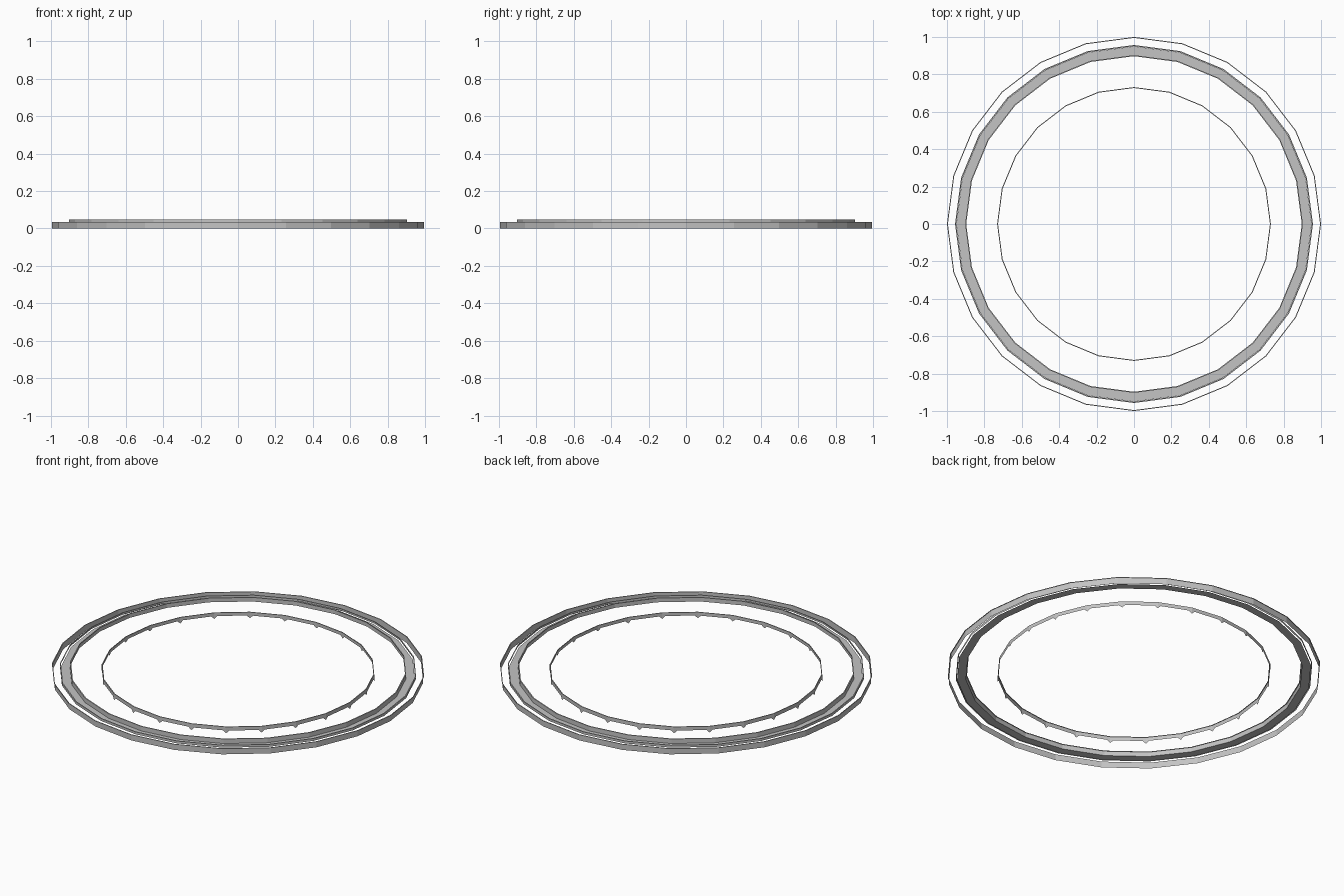
import bpy, bmesh, math
from mathutils import Vector

cube = bpy.data.objects.get("Cube")
if cube:
    bpy.data.objects.remove(cube, do_unlink=True)

SIDES = 24

grey = bpy.data.materials.new("light_grey")
grey.use_nodes = True
grey.diffuse_color = (0.55, 0.55, 0.55, 1)
grey.node_tree.nodes["Principled BSDF"].inputs["Base Color"].default_value = grey.diffuse_color


def rim_point(radius, z, step):
    angle = 2 * math.pi * step / SIDES
    return Vector((radius * math.cos(angle), radius * math.sin(angle), z))


def make_ring(name, profile, tooth=None):
    """Sweep an open (radius, z) profile; tooth = (share of side, tip z) adds corner points."""
    bm = bmesh.new()
    loops = [[bm.verts.new(rim_point(r, z, i)) for i in range(SIDES)] for r, z in profile]
    for low, high in zip(loops, loops[1:]):
        for i in range(SIDES):
            j = (i + 1) % SIDES
            bm.faces.new((low[i], low[j], high[j], high[i]))
    if tooth:
        share, tip_z = tooth
        radius, base_z = profile[0]
        for i in range(SIDES):
            corner = rim_point(radius, base_z, i)
            before = corner.lerp(rim_point(radius, base_z, i - 1), share)
            after = corner.lerp(rim_point(radius, base_z, i + 1), share)
            tip = rim_point(radius, tip_z, i)
            c, b, a, t = [bm.verts.new(p) for p in (corner, before, after, tip)]
            bm.faces.new((b, t, c))
            bm.faces.new((c, t, a))
    mesh = bpy.data.meshes.new(name)
    bm.to_mesh(mesh)
    bm.free()
    mesh.materials.append(grey)
    ring = bpy.data.objects.new(name, mesh)
    bpy.context.collection.objects.link(ring)
    return ring


# Outer band with a narrow lip along its top
make_ring("outer_band", [(0.995, 0), (0.995, 0.036), (1.0, 0.036)])

# Narrow lipped band just outside the flat ring
make_ring("middle_band", [(0.957, 0.022), (0.957, 0.036), (0.951, 0.036)])

# Flat ring with a raised, lipped inner wall
make_ring("flat_ring", [(0.95, 0.021), (0.903, 0.021), (0.903, 0.048), (0.897, 0.048)])

# Inner lipped band with a small downward point at each corner
make_ring("inner_band", [(0.732, 0.018), (0.732, 0.04), (0.727, 0.04)], tooth=(0.09, 0.002))
